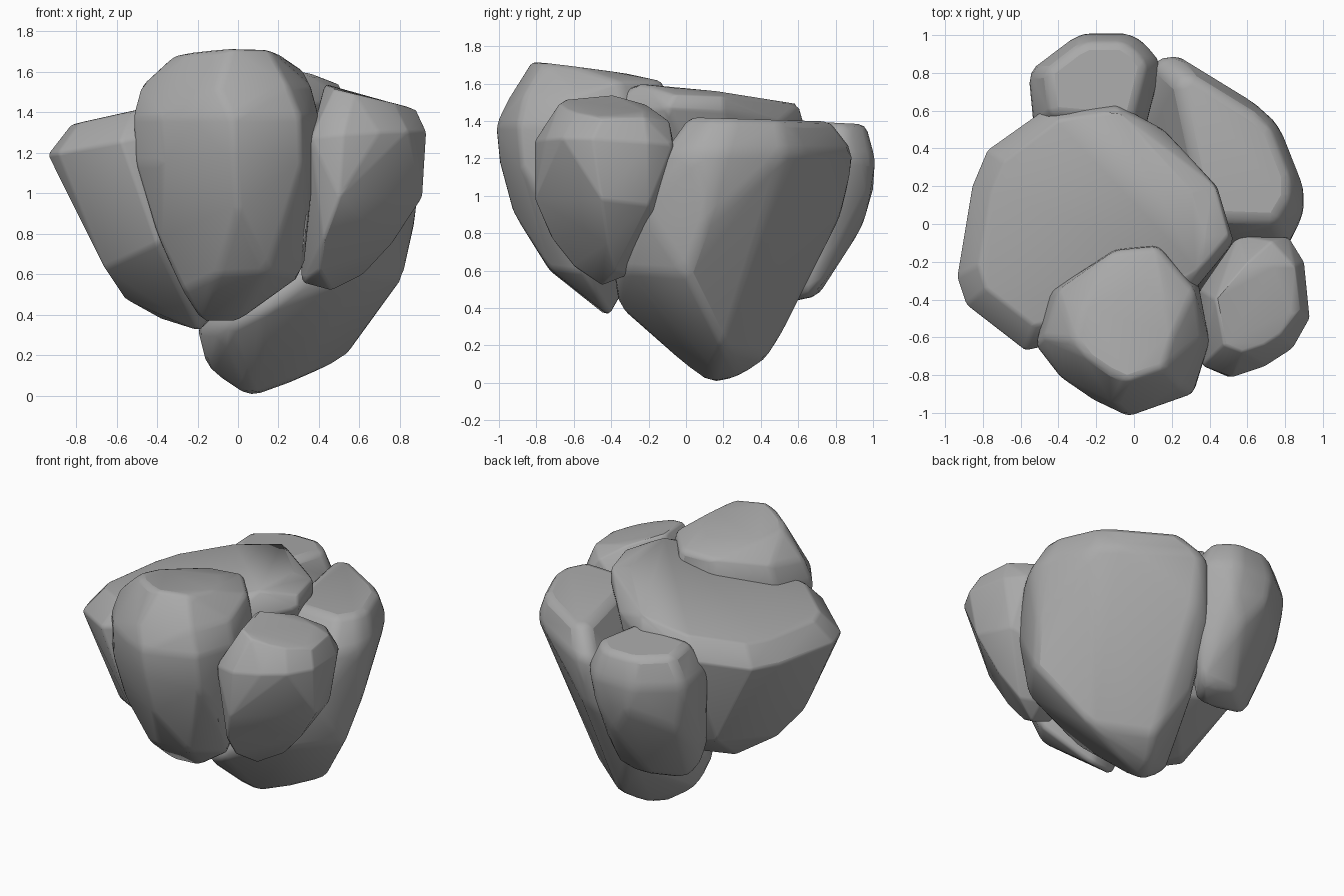
import bpy
import bmesh
from mathutils import Vector

cube = bpy.data.objects.get("Cube")
if cube:
    bpy.data.objects.remove(cube, do_unlink=True)

stone = bpy.data.materials.new("grey_stone")
stone.use_nodes = True
stone.diffuse_color = (0.4, 0.4, 0.4, 1)
stone.node_tree.nodes["Principled BSDF"].inputs["Base Color"].default_value = (0.4, 0.4, 0.4, 1)


def rock(name, outline, rim, crown, corners, inset=0.8, edge=0.04):
    """Chiselled boulder: the hull of a wide rim, a smaller tilted crown and some corners.

    rim and crown are planes given as (height, slope in x, slope in y).
    """
    middle = sum((Vector(p) for p in outline), Vector((0, 0))) / len(outline)

    def ring(plane, scale):
        height, slope_x, slope_y = plane
        for p in outline:
            q = middle.lerp(Vector(p), scale)
            yield Vector((q.x, q.y, height + slope_x * q.x + slope_y * q.y))

    points = [*ring(rim, 1), *ring(crown, inset), *map(Vector, corners)]
    bm = bmesh.new()
    for p in points:
        bm.verts.new(p)
    hull = bmesh.ops.convex_hull(bm, input=bm.verts)
    spare = {g for g in hull["geom_interior"] + hull["geom_unused"]
             if isinstance(g, bmesh.types.BMVert)}
    bmesh.ops.delete(bm, geom=list(spare), context="VERTS")
    # Merge nearly flat facets into broad chiselled planes
    bmesh.ops.dissolve_limit(bm, angle_limit=0.08, verts=bm.verts, edges=bm.edges)
    bmesh.ops.recalc_face_normals(bm, faces=bm.faces)
    mesh = bpy.data.meshes.new(name)
    bm.to_mesh(mesh)
    bm.free()
    mesh.materials.append(stone)
    obj = bpy.data.objects.new(name, mesh)
    bpy.context.collection.objects.link(obj)

    # Worn edges
    bevel = obj.modifiers.new("worn_edges", "BEVEL")
    bevel.width = edge
    bevel.segments = 2
    bevel.limit_method = "ANGLE"
    bevel.angle_limit = 0.2

    bpy.ops.object.select_all(action="DESELECT")
    obj.select_set(True)
    bpy.context.view_layer.objects.active = obj
    bpy.ops.object.shade_smooth_by_angle(angle=0.9)


# Broad middle boulder with a top sloping down to one side
rock("middle_boulder",
     [(-.94, -.28), (-.89, -.43), (-.58, -.67), (.2, -.5), (.53, -.1),
      (.44, .2), (.16, .5), (-.1, .64), (-.47, .61), (-.78, .39), (-.86, .2)],
     rim=(1.37, .19, 0), crown=(1.5, .2, -.02), inset=.82,
     corners=[(-.4, -.62, .75), (-.66, -.35, .63), (-.56, -.2, .48), (-.38, 0, .38),
              (-.19, -.25, .32), (-.5, .38, .65), (0, .4, .5), (.34, -.25, 1.6),
              (.5, -.06, 1.54), (.43, .2, 1.53), (-.08, .6, 1.49), (-.4, .55, 1.42)])

# Tall front boulder, rounded over the top
rock("front_boulder",
     [(-.52, -.64), (-.39, -.81), (-.2, -.94), (-.03, -1.02), (.31, -.9), (.4, -.62),
      (.34, -.3), (.14, -.1), (-.1, -.13), (-.45, -.36)],
     rim=(1.38, 0, 0), crown=(1.61, .02, -.13), inset=.56,
     corners=[(-.51, -.65, 1.15), (-.4, -.64, .78), (-.27, -.58, .52), (-.19, -.43, .36),
              (0, -.41, .36), (.32, -.55, .59), (-.1, -.73, .6), (.14, -.73, .61),
              (0, -.93, .92), (.35, -.68, .9), (.32, -.88, 1.15), (-.38, -.81, 1.15),
              (-.02, -1, 1.18), (-.48, -.6, 1.53), (-.1, -.95, 1.52), (.25, -.87, 1.53),
              (.36, -.6, 1.53), (.32, -.35, 1.61), (.12, -.12, 1.61), (-.1, -.14, 1.6),
              (-.4, -.35, 1.56), (0, -.1, .9)])

# Small boulder beside the front one
rock("side_boulder",
     [(.36, -.75), (.52, -.81), (.7, -.75), (.84, -.66), (.93, -.5),
      (.9, -.2), (.82, -.07), (.55, -.06), (.35, -.35)],
     rim=(1.2, .08, -.06), crown=(1.63, -.24, 0), inset=.62,
     corners=[(.5, -.81, .98), (.42, -.72, .77), (.4, -.6, .62), (.91, -.45, .98),
              (.76, -.42, .75), (.62, -.38, .6), (.46, -.45, .52), (.31, -.42, .56),
              (.5, -.3, .58), (.65, -.12, .85), (.84, -.2, .95), (.73, -.09, 1.4),
              (.85, -.22, 1.42), (.88, -.45, 1.41), (.43, -.4, 1.54), (.45, -.62, 1.47)])

# Deep rear boulder that reaches the ground
rock("deep_boulder",
     [(.1, .85), (.21, .91), (.42, .79), (.65, .64), (.77, .53), (.83, .38),
      (.9, .2), (.9, .05), (.8, -.12), (.3, -.1)],
     rim=(1.23, 0, 0), crown=(1.42, 0, -.03), inset=.74,
     corners=[(.05, .12, -.01), (.1, .28, .02), (.3, .15, .08), (.53, .2, .18),
              (.2, .44, .13), (-.16, .1, .13), (-.21, 0, .33), (-.05, -.26, .33),
              (.15, -.38, .43), (.35, -.39, .6), (.6, -.32, .6), (.76, -.23, .93),
              (.82, 0, .58), (.88, .1, .85), (.02, .6, .44), (.04, .8, .85), (.2, .83, .9)])

# Narrow boulder at the back
rock("back_boulder",
     [(-.56, .81), (-.35, .97), (-.27, 1.01), (-.02, 1.01), (.07, .95),
      (.15, .85), (.05, .45), (-.53, .5)],
     rim=(1.2, 0, 0), crown=(1.43, 0, -.05), inset=.74,
     corners=[(-.25, 1, 1.02), (0, .98, 1), (-.5, .8, .88), (-.1, .94, .82),
              (-.52, .5, .6), (-.42, .56, .44), (-.22, .72, .48), (-.08, .69, .46),
              (.05, .7, .5), (-.1, .5, .42)])
